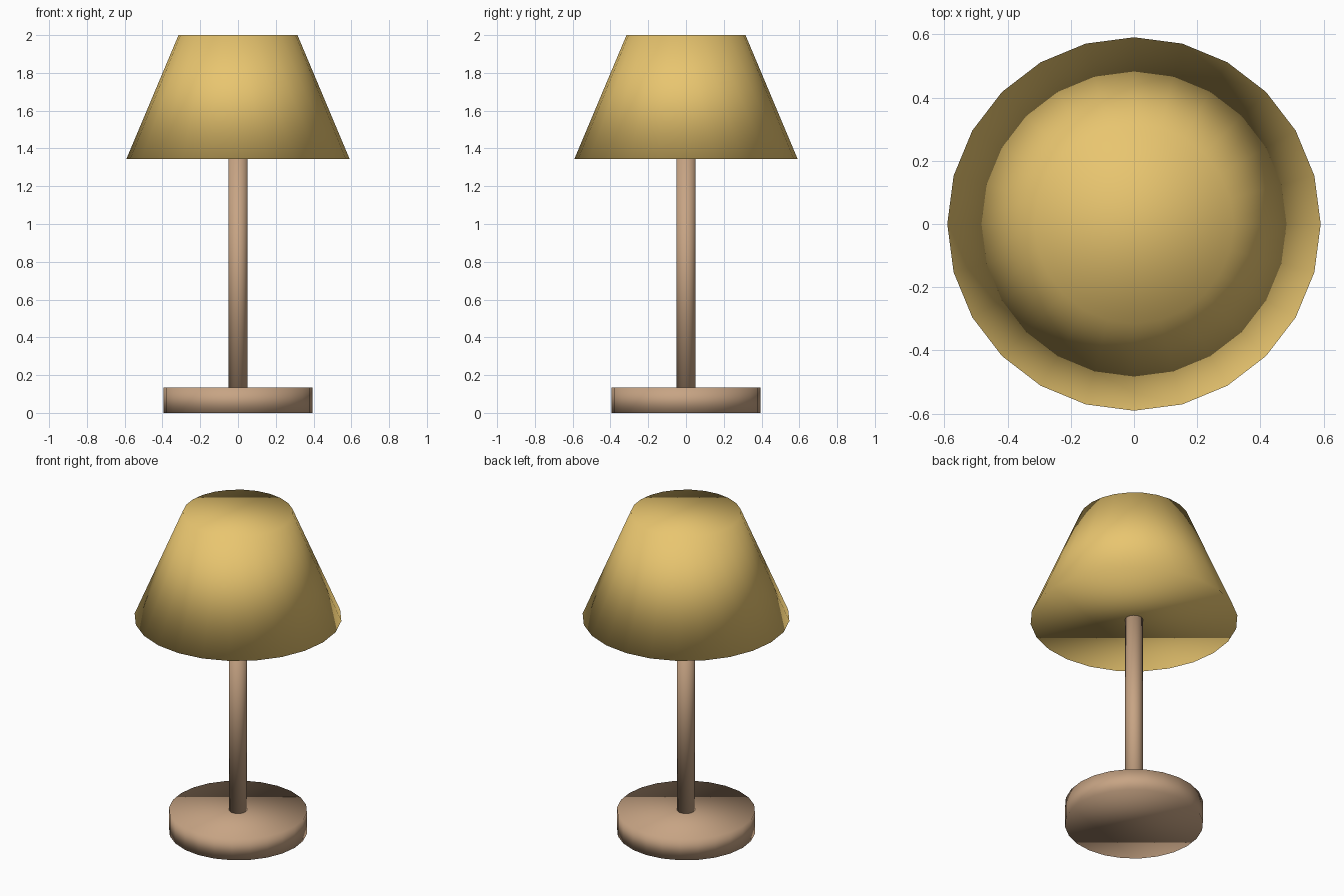
import bpy

if "Cube" in bpy.data.objects:
    bpy.data.objects.remove(bpy.data.objects["Cube"])

SIDES = 24


def material(name, color):
    mat = bpy.data.materials.new(name)
    mat.diffuse_color = (*color, 1.0)
    mat.use_nodes = True
    mat.node_tree.nodes["Principled BSDF"].inputs["Base Color"].default_value = mat.diffuse_color
    return mat


def turned_part(name, z0, z1, r0, r1, mat):
    """Closed, fully smooth-shaded frustum standing on the z axis."""
    bpy.ops.mesh.primitive_cone_add(
        vertices=SIDES, radius1=r0, radius2=r1, depth=z1 - z0,
        end_fill_type='NGON', location=(0, 0, (z0 + z1) / 2))
    obj = bpy.context.object
    obj.name = name
    obj.data.materials.append(mat)
    bpy.ops.object.shade_smooth()
    return obj


wood = material("wood", (0.57, 0.37, 0.23))
fabric = material("fabric", (0.81, 0.56, 0.16))

# Round foot
turned_part("base", 0.0, 0.134, 0.394, 0.394, wood)
# Upright between foot and shade
turned_part("pole", 0.134, 1.344, 0.051, 0.051, wood)
# Tapered closed shade
turned_part("lampshade", 1.344, 2.0, 0.591, 0.315, fabric)
